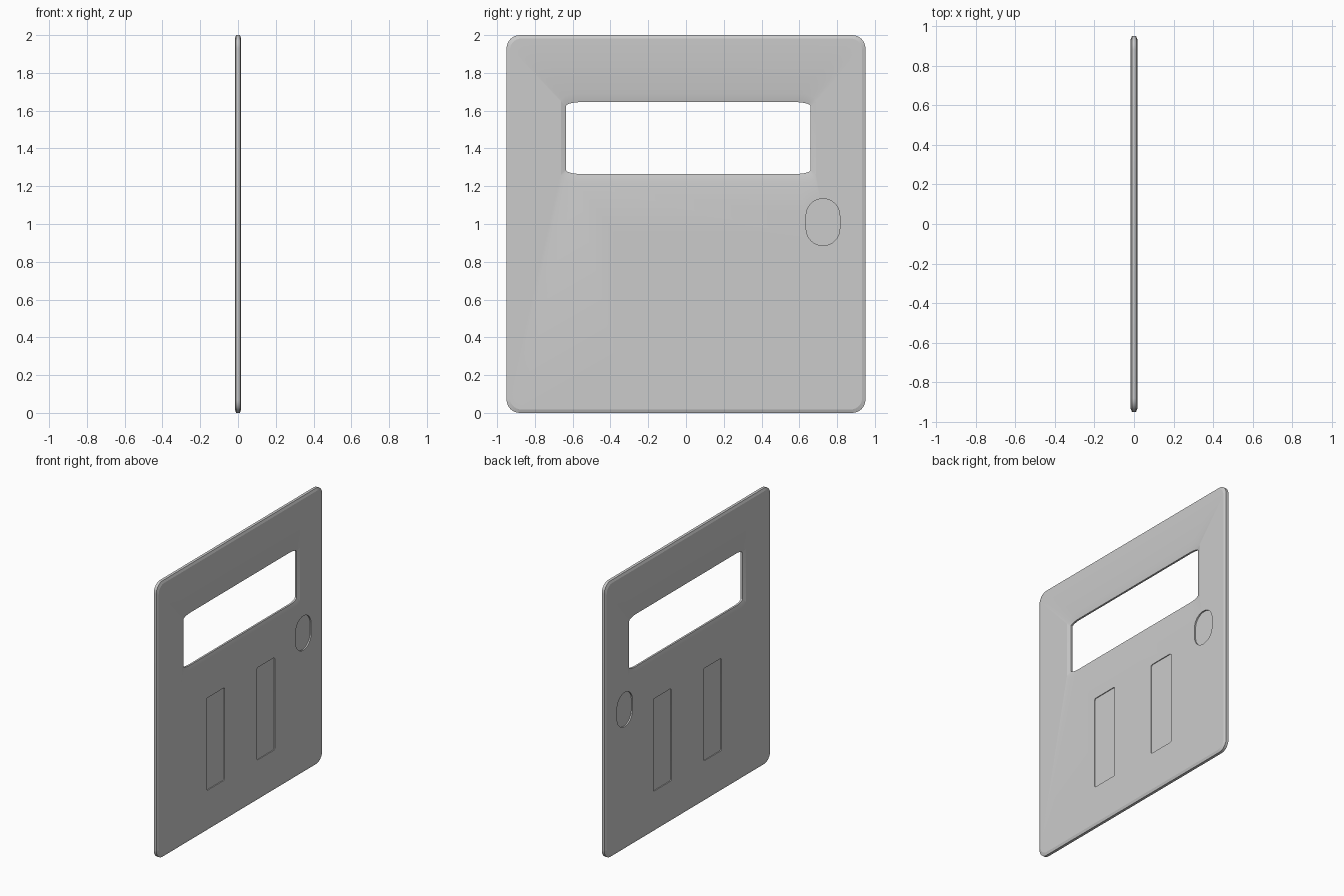
import bpy, bmesh
from math import sin, cos, pi

if "Cube" in bpy.data.objects:
    bpy.data.objects.remove(bpy.data.objects["Cube"])


def rounded(cy, cz, hy, hz, ry, rz, k=8):
    """Rounded rectangle outline in the YZ plane, elliptical corners."""
    pts = []
    for q, (sy, sz) in enumerate([(1, 1), (-1, 1), (-1, -1), (1, -1)]):
        for i in range(k + 1):
            a = (q + i / k) * pi / 2
            pts.append((cy + sy * (hy - ry) + ry * cos(a),
                        cz + sz * (hz - rz) + rz * sin(a)))
    return pts


def loft(name, sections, closed):
    """Skin (x, outline) sections; closed joins last to first, else caps."""
    bm = bmesh.new()
    loops = [[bm.verts.new((x, y, z)) for y, z in o] for x, o in sections]
    pairs = list(zip(loops, loops[1:]))
    if closed:
        pairs.append((loops[-1], loops[0]))
    else:
        bm.faces.new(loops[0])
        bm.faces.new(loops[-1])
    n = len(loops[0])
    for a, b in pairs:
        for i in range(n):
            j = (i + 1) % n
            bm.faces.new((a[i], a[j], b[j], b[i]))
    bmesh.ops.recalc_face_normals(bm, faces=bm.faces)
    me = bpy.data.meshes.new(name)
    bm.to_mesh(me)
    bm.free()
    ob = bpy.data.objects.new(name, me)
    bpy.context.collection.objects.link(ob)
    return ob


# Door plate with chamfered rim and flared window opening
T = 0.017
rim = rounded(0, 1, 0.95, 1.0, 0.07, 0.07)
rim_in = rounded(0, 1, 0.932, 0.982, 0.06, 0.06)
win = rounded(0.012, 1.455, 0.648, 0.19, 0.08, 0.022)
win_out = rounded(0.012, 1.455, 0.675, 0.236, 0.085, 0.045)
plate = loft("door_panel", [
    (-T, rim_in), (-0.010, rim), (0.010, rim), (T, rim_in),
    (T, win_out), (0.007, win), (-0.007, win), (-T, win_out)], True)

# Shallow recesses on both faces: handle cup and two tall panels
recesses = [("handle", 0.725, 1.01, 0.089, 0.124, 0.0885, 0.010),
            ("left_inset", -0.28, 0.625, 0.102, 0.335, 0.012, 0.006),
            ("right_inset", 0.295, 0.625, 0.102, 0.335, 0.012, 0.006)]
cutters = []
for name, cy, cz, hy, hz, r, depth in recesses:
    o = rounded(cy, cz, hy, hz, r, r)
    for s in (-1, 1):
        c = loft(name + "_cutter", [(s * (T - depth), o), (s * 0.05, o)], False)
        c.hide_render = True
        m = plate.modifiers.new(name, 'BOOLEAN')
        m.operation = 'DIFFERENCE'
        m.solver = 'EXACT'
        m.object = c
        cutters.append(c)

bpy.context.view_layer.objects.active = plate
plate.select_set(True)
for m in list(plate.modifiers):
    bpy.ops.object.modifier_apply(modifier=m.name)
for c in cutters:
    bpy.data.objects.remove(c)
bpy.ops.object.shade_smooth_by_angle(angle=0.3)
